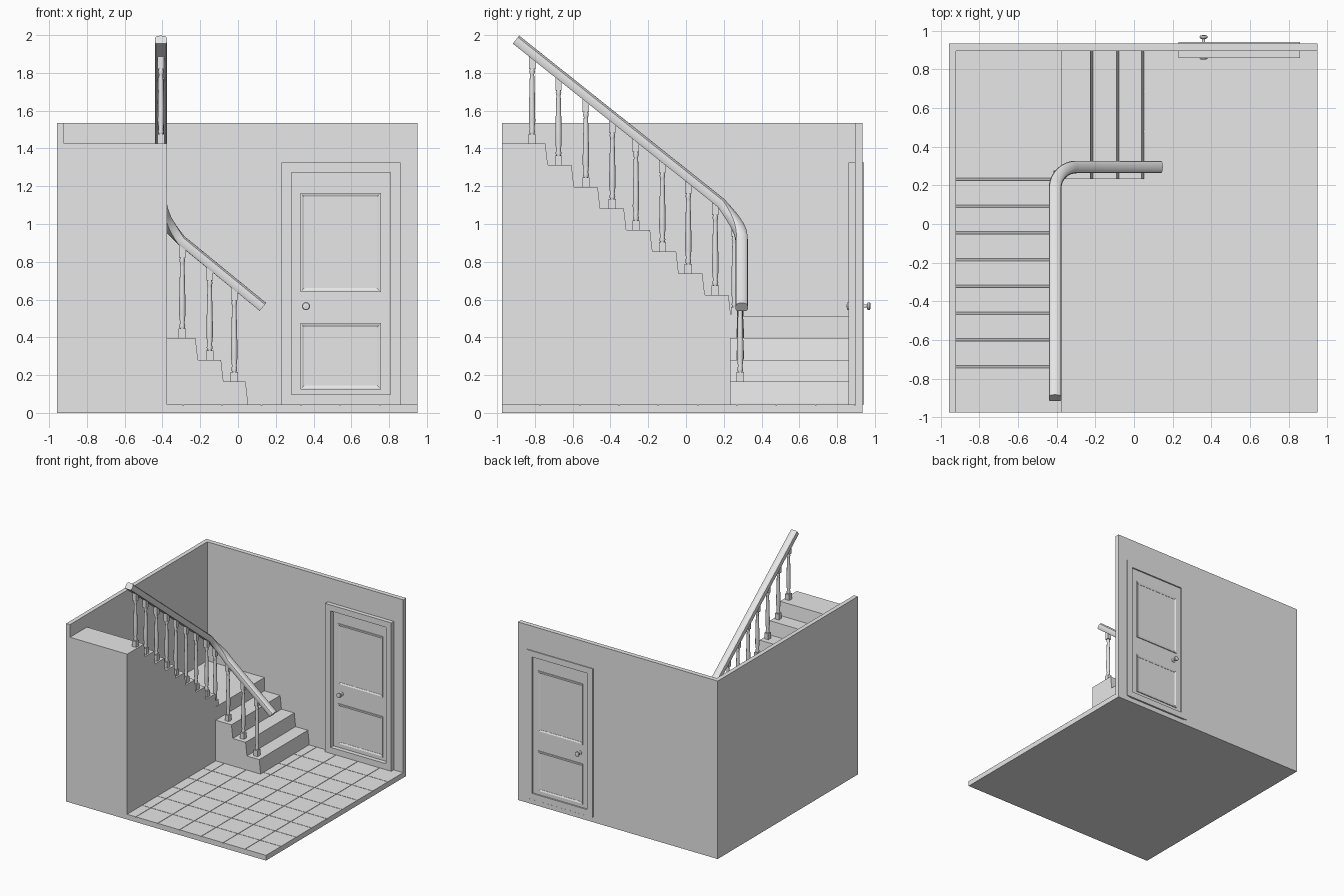
import bpy, bmesh, math
from mathutils import Vector

cube = bpy.data.objects.get("Cube")
if cube:
    bpy.data.objects.remove(cube, do_unlink=True)

grey = bpy.data.materials.new("plain grey")
grey.use_nodes = True
grey.diffuse_color = (0.8, 0.8, 0.8, 1)
grey.node_tree.nodes["Principled BSDF"].inputs["Base Color"].default_value = (0.8, 0.8, 0.8, 1)


def finish(bm, name, smooth=False):
    bmesh.ops.recalc_face_normals(bm, faces=bm.faces[:])
    mesh = bpy.data.meshes.new(name)
    bm.to_mesh(mesh)
    bm.free()
    mesh.materials.append(grey)
    obj = bpy.data.objects.new(name, mesh)
    bpy.context.collection.objects.link(obj)
    if smooth:
        bpy.ops.object.select_all(action='DESELECT')
        obj.select_set(True)
        bpy.context.view_layer.objects.active = obj
        bpy.ops.object.shade_smooth_by_angle(angle=math.radians(35))
    return obj


def skin(bm, rings, closed=False):
    """Bridge matching rings of points; cap the ends unless the loop closes."""
    loops = [[bm.verts.new(p) for p in ring] for ring in rings]
    pairs = list(zip(loops, loops[1:]))
    if closed:
        pairs.append((loops[-1], loops[0]))
    for a, b in pairs:
        for i in range(len(a)):
            j = (i + 1) % len(a)
            bm.faces.new((a[i], a[j], b[j], b[i]))
    if not closed:
        bm.faces.new(loops[0])
        bm.faces.new(loops[-1])


def add_box(bm, x0, x1, y0, y1, z0, z1):
    skin(bm, [[(x0, y0, z), (x1, y0, z), (x1, y1, z), (x0, y1, z)] for z in (z0, z1)])


def box(name, *bounds):
    bm = bmesh.new()
    add_box(bm, *bounds)
    return finish(bm, name)


def prism(name, profile, axis, lo, hi):
    """Extrude a side profile (u, z) along x or y."""
    bm = bmesh.new()
    place = (lambda u, z, d: (d, u, z)) if axis == 'x' else (lambda u, z, d: (u, d, z))
    skin(bm, [[place(u, z, d) for u, z in profile] for d in (lo, hi)])
    return finish(bm, name)


def border(name, rect, section):
    """Rectangular trim in the xz plane; section holds (inset, y) points."""
    x0, x1, z0, z1 = rect
    bm = bmesh.new()
    skin(bm, [[(x, y, z) for x, y, z in ((x0 + i, y, z0 + i), (x1 - i, y, z0 + i),
               (x1 - i, y, z1 - i), (x0 + i, y, z1 - i))] for i, y in section], closed=True)
    return finish(bm, name)


def disc(centre, radius, axis, sides=16):
    c = Vector(centre)
    ring = []
    for k in range(sides):
        a = 2 * math.pi * k / sides
        u, v = radius * math.cos(a), radius * math.sin(a)
        ring.append(c + Vector((u, v, 0) if axis == 'z' else (u, 0, v)))
    return ring


# Room shell
FRONT, BACK, INNER = -0.975, 0.935, 0.895
FLOOR, WALL = 0.045, 1.535
box("floor_base", -0.957, 0.95, FRONT, BACK, 0, FLOOR - 0.005)
box("left_wall", -0.957, -0.92, FRONT, BACK, 0, WALL)
prism("back_wall", [(-0.957, 0), (0.25, 0), (0.25, 1.30), (0.84, 1.30), (0.84, 0),
                    (0.95, 0), (0.95, WALL), (-0.957, WALL)], 'y', INNER, BACK)

# Floor tiles with thin joints
bm = bmesh.new()
pitch, gap = 0.2083, 0.002
for col in range(7):
    for row in range(9):
        x, y = -0.5 + col * pitch, INNER - row * pitch
        add_box(bm, x + gap, min(x + pitch - gap, 0.95), max(y - pitch + gap, FRONT), y - gap,
                FLOOR - 0.01, FLOOR)
finish(bm, "floor_tiles")

# Upper flight with the landing: treads rise toward the front
SIDE, RISE, SLANT = -0.375, 0.1145, 0.013
LANDING = 0.51
profile = [(INNER, 0), (INNER, LANDING)]
for i in range(8):
    y = 0.225 - i * 0.1385
    z = LANDING + i * RISE
    profile += [(y + SLANT, z), (y, z + RISE)]
profile += [(FRONT, LANDING + 8 * RISE), (FRONT, 0)]
prism("upper_stairs", profile, 'x', -0.92, SIDE)

# Lower flight: treads descend toward the door
profile = [(SIDE - 0.01, 0.01), (SIDE - 0.01, LANDING), (SIDE - 0.01, LANDING - RISE)]
profile = [(SIDE - 0.02, 0.01), (SIDE - 0.02, LANDING - RISE)]
for i, x in enumerate((-0.225, -0.09, 0.04)):
    z = LANDING - (i + 1) * RISE
    profile += [(x, z), (x + SLANT, z - RISE)]
profile += [(0.053, 0.01)]
prism("lower_stairs", profile, 'y', 0.232, INNER)

# Handrail path: straight, rounded corner, straight
RAIL_X, RAIL_Y, R = -0.408, 0.295, 0.11
TURN_TOP, TURN_END = 1.112, 0.912
path = [Vector((RAIL_X, -0.90, 1.976))]
for k in range(13):
    t = k / 12
    a = t * math.pi / 2
    path.append(Vector((RAIL_X + R - R * math.cos(a), RAIL_Y - R + R * math.sin(a),
                        TURN_TOP + (TURN_END - TURN_TOP) * t)))
path.append(Vector((0.132, RAIL_Y, 0.561)))

# Rail section: flat underside, rounded top
section = [(-0.026, -0.027), (0.026, -0.027), (0.032, -0.018)]
for k in range(9):
    a = math.pi * k / 8
    section.append((0.032 * math.cos(a), 0.006 + 0.021 * math.sin(a) ** 0.7 if 0 < k < 8 else 0.006))
section.append((-0.032, -0.018))
rings = []
for i, p in enumerate(path):
    before = (p - path[i - 1]).normalized() if i else Vector()
    after = (path[i + 1] - p).normalized() if i < len(path) - 1 else Vector()
    tangent = (before + after).normalized()
    side = tangent.cross(Vector((0, 0, 1))).normalized()
    up = side.cross(tangent)
    rings.append([p + side * u + up * v for u, v in section])
bm = bmesh.new()
skin(bm, rings)
finish(bm, "handrail", smooth=True)


# Balusters: square foot, turned shaft, square head
def baluster(name, x, y, z, top):
    bm = bmesh.new()
    foot, head, f, h = z + 0.05, top - 0.055, 0.019, 0.017
    add_box(bm, x - f, x + f, y - f, y + f, z, foot)
    add_box(bm, x - h, x + h, y - h, y + h, head, top + 0.02)
    length = head - foot
    shaft = [(0.012, 0), (0.016, 0.04), (0.012, 0.08), (0.017, 0.2), (0.0165, 0.4),
             (0.012, 0.88), (0.011, 0.92), (0.015, 0.96), (0.012, 1)]
    skin(bm, [disc((x, y, foot + t * length), r, 'z', 12) for r, t in shaft])
    finish(bm, name, smooth=True)


def rail_underside(start, end, t):
    return start + (end - start) * t - 0.034


for i, y in enumerate((-0.815, -0.675, -0.53, -0.39, -0.265, -0.125, 0.012, 0.155)):
    top = rail_underside(1.976, TURN_TOP, (y + 0.90) / (RAIL_Y - R + 0.90))
    baluster(f"upper_baluster_{i + 1}", RAIL_X, y, LANDING + (8 - i) * RISE, top)
baluster("corner_baluster", RAIL_X + 0.01, 0.257, LANDING, 0.99)
for i, x in enumerate((-0.295, -0.15, -0.02)):
    top = rail_underside(TURN_END, 0.561, (x - RAIL_X - R) / (0.132 - RAIL_X - R))
    baluster(f"lower_baluster_{i + 1}", x, 0.287, LANDING - (i + 1) * RISE, top)

# Door, frame and panel mouldings on both faces
border("door_frame", (0.23, 0.86, FLOOR, 1.325),
       [(0, 0.86), (0.052, 0.86), (0.052, 0.943), (0, 0.943)])
DOOR_FRONT, DOOR_BACK = 0.897, 0.931
box("door", 0.27, 0.815, DOOR_FRONT, DOOR_BACK, 0.06, 1.285)
for side, face, out in (("front", DOOR_FRONT, -1), ("back", DOOR_BACK, 1)):
    for label, z0, z1 in (("upper", 0.64, 1.165), ("lower", 0.125, 0.475)):
        trim = [(0, face - out * 0.002), (0, face + out * 0.008), (0.008, face + out * 0.008),
                (0.02, face + out * 0.002), (0.02, face - out * 0.002)]
        border(f"{label}_panel_moulding_{side}", (0.33, 0.757, z0, z1), trim)
    # Turned door knob
    bm = bmesh.new()
    turned = [(0.018, 0), (0.018, 0.006), (0.008, 0.01), (0.008, 0.026), (0.019, 0.03),
              (0.021, 0.038), (0.018, 0.044), (0.008, 0.046)]
    skin(bm, [disc((0.36, face + out * d, 0.565), r, 'y') for r, d in turned])
    finish(bm, f"door_knob_{side}", smooth=True)
